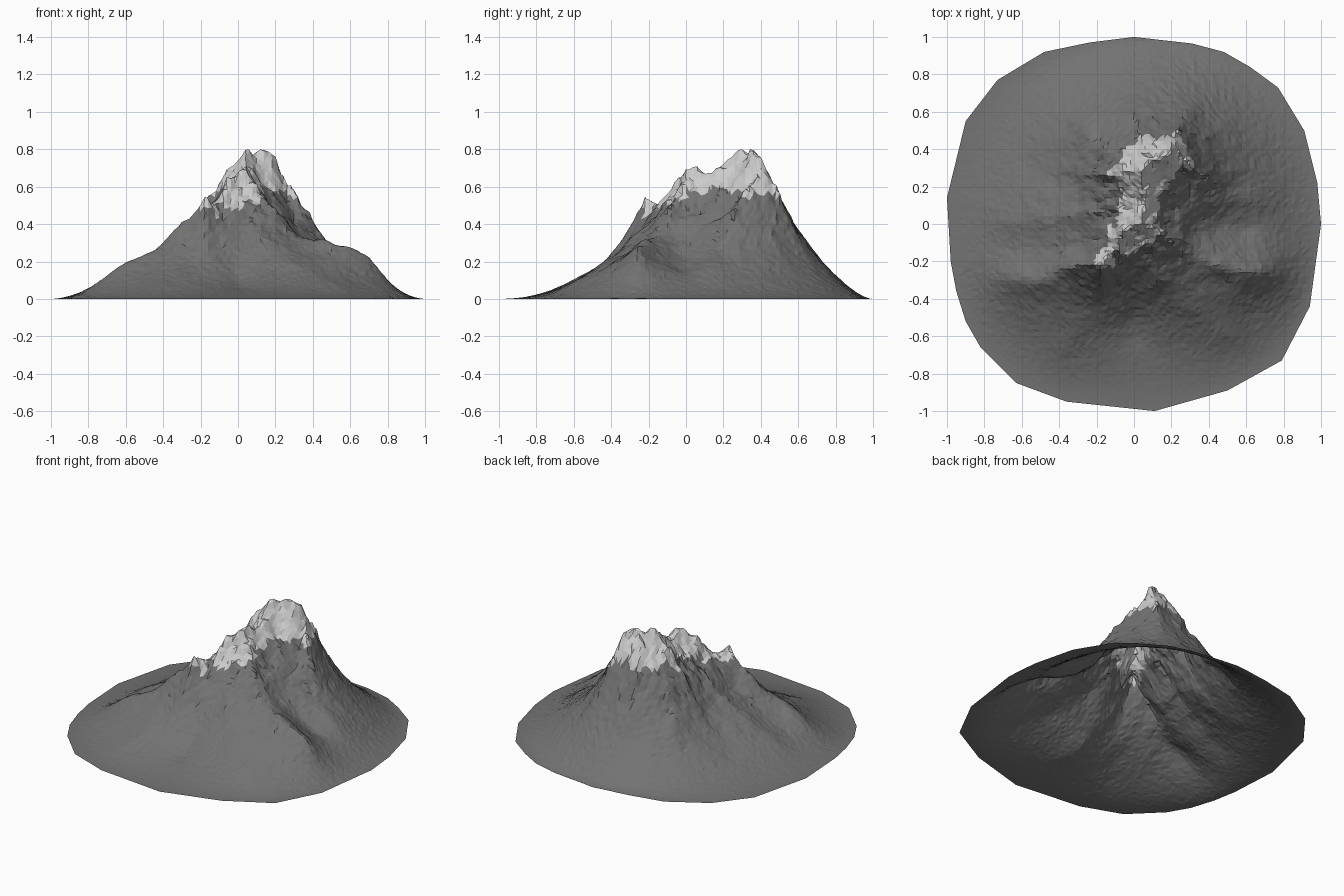
import bpy, bmesh, random
from math import exp
from mathutils import Vector, noise

if "Cube" in bpy.data.objects:
    bpy.data.objects.remove(bpy.data.objects["Cube"])

random.seed(4)
N = 100                      # grid cells per side
STEP = 2 / N

# Irregular foot outline, counter-clockwise (x, y)
OUTLINE = [(0, 1), (-.24, .97), (-.48, .92), (-.73, .77), (-.9, .55), (-1, .14),
           (-.98, -.2), (-.95, -.36), (-.9, -.52), (-.82, -.66), (-.63, -.85),
           (-.36, -.95), (.11, -1), (.5, -.89), (.79, -.73), (.94, -.44),
           (1, 0), (.98, .22), (.91, .5), (.77, .73), (.62, .84), (.48, .92), (.31, .965)]

# Summit crest, the spurs that run down from it and the hollows between (x, y, z)
CREST = [(-.18, -.21, .53), (-.12, -.13, .48), (-.04, -.05, .64), (.03, .02, .69),
         (.04, .12, .65), (.02, .2, .68), (.06, .3, .8), (.1, .34, .8), (.2, .41, .75)]
WEST_SPURS = [
    [(-.18, -.21, .5), (-.4, -.28, .29), (-.6, -.3, .2), (-.8, -.3, .07)],
    [(-.02, .08, .62), (-.25, .04, .38), (-.45, .02, .24), (-.68, .0, .12)],
    [(.06, .3, .78), (-.04, .28, .7), (-.1, .25, .61), (-.22, .22, .4), (-.4, .25, .2)],
    [(-.04, .3, .68), (-.15, .42, .42), (-.3, .55, .19)],
]
EAST_SPURS = [
    [(.03, .02, .68), (.1, -.02, .6), (.2, -.1, .46), (.3, -.18, .32), (.46, -.22, .33),
     (.6, -.23, .27), (.7, -.24, .23), (.8, -.25, .1)],
    [(.2, .41, .73), (.3, .32, .56), (.4, .24, .41), (.52, .17, .27), (.7, .12, .13)],
    [(.2, .41, .72), (.26, .5, .48), (.32, .62, .27)],
]
END_SPURS = [
    [(.06, .38, .75), (.02, .5, .54), (-.02, .6, .34), (-.03, .7, .2), (-.03, .8, .12)],
    [(-.18, -.21, .5), (-.17, -.3, .36), (-.23, -.42, .22), (-.33, -.55, .13), (-.42, -.7, .06)],
    [(.0, -.03, .62), (.1, -.25, .36), (.25, -.42, .21), (.45, -.55, .12)],
]
HOLLOWS = [
    [(-.02, -.36, .22), (0, -.48, .12), (.02, -.62, .06)],
    [(-.28, -.1, .33), (-.45, -.13, .21), (-.65, -.14, .11)],
    [(.3, .02, .36), (.42, 0, .25), (.6, -.02, .14)],
]


def inside(x, y):
    return all((b[0] - a[0]) * (y - a[1]) - (b[1] - a[1]) * (x - a[0]) > 0
               for a, b in zip(OUTLINE, OUTLINE[1:] + OUTLINE[:1]))


def turbulence(x, y, scale, octaves):
    return sum(noise.noise(Vector((x * scale * 2**k, y * scale * 2**k, 3.7 + k))) / 2**k
               for k in range(octaves))


# Pin the ridge and hollow lines on a grid
pinned = {}
for line in [CREST] + WEST_SPURS + EAST_SPURS + END_SPURS + HOLLOWS:
    for a, b in zip(line, line[1:]):
        a, b = Vector(a), Vector(b)
        for s in range(41):
            p = a.lerp(b, s / 40)
            wob = .035 * turbulence(p.x, p.y, 7, 2)
            key = (round((p.x + wob + 1) / STEP), round((p.y - wob + 1) / STEP))
            pinned[key] = max(pinned.get(key, 0), p.z)

# Stretch a sagging membrane between the lines and the foot
W = N + 1
h = [0.0] * (W * W)
free, land = [], []
for j in range(1, N):
    for i in range(1, N):
        if not inside(i * STEP - 1, j * STEP - 1):
            continue
        land.append(j * W + i)
        if (i, j) in pinned:
            h[j * W + i] = pinned[i, j]
        else:
            free.append(j * W + i)
for _ in range(200):
    for c in free:
        target = .24978 * (h[c - 1] + h[c + 1] + h[c - W] + h[c + W])
        h[c] += 1.8 * (target - h[c])

# Wear down the lower ridges
for _ in range(5):
    for c in land:
        soft = max(0, min(1, (.42 - h[c]) / .2))
        h[c] += .6 * soft * ((h[c - 1] + h[c + 1] + h[c - W] + h[c + W]) / 4 - h[c])

# Terrain mesh: flared foot, crags and gullies that grow with height
bm = bmesh.new()
grid = []
for j in range(W):
    for i in range(W):
        x, y = i * STEP - 1, j * STEP - 1
        z = max(h[j * W + i], 0)
        z *= 1 - exp(-z / .05)
        rough = min(z * 1.7, 1)
        z += rough * .03 * turbulence(x, y, 6, 2) + rough**2 * .035 * turbulence(x, y, 16, 2)
        jit = .004 if 0 < i < N and 0 < j < N else 0
        grid.append(bm.verts.new((x + random.uniform(-jit, jit),
                                  y + random.uniform(-jit, jit), min(max(z, 0), .8))))
for j in range(N):
    for i in range(N):
        c = j * W + i
        bm.faces.new((grid[c], grid[c + 1], grid[c + W + 1], grid[c + W]))

# Trim to the outline
for a, b in zip(OUTLINE, OUTLINE[1:] + OUTLINE[:1]):
    bmesh.ops.bisect_plane(bm, geom=bm.verts[:] + bm.edges[:] + bm.faces[:],
                           plane_co=(a[0], a[1], 0),
                           plane_no=(b[1] - a[1], a[0] - b[0], 0), clear_outer=True)
bmesh.ops.triangulate(bm, faces=bm.faces[:])


def is_snow(face):
    c = face.calc_center_median()
    level = min(.59, .545 + .3 * min(c.y, .15)) + .07 * turbulence(c.x, c.y, 14, 2)
    return c.z > level


def make_part(name, colour, keep):
    part = bm.copy()
    bmesh.ops.delete(part, geom=[f for f in part.faces if not keep(f)], context='FACES')
    mesh = bpy.data.meshes.new(name)
    part.to_mesh(mesh)
    part.free()
    mat = bpy.data.materials.new(name)
    mat.diffuse_color = colour
    mat.use_nodes = True
    mat.node_tree.nodes["Principled BSDF"].inputs["Base Color"].default_value = mat.diffuse_color
    mesh.materials.append(mat)
    obj = bpy.data.objects.new(name, mesh)
    bpy.context.collection.objects.link(obj)


make_part("rock_slopes", (.17, .17, .17, 1), lambda f: not is_snow(f))
make_part("snow_cap", (.75, .75, .75, 1), is_snow)
bm.free()
